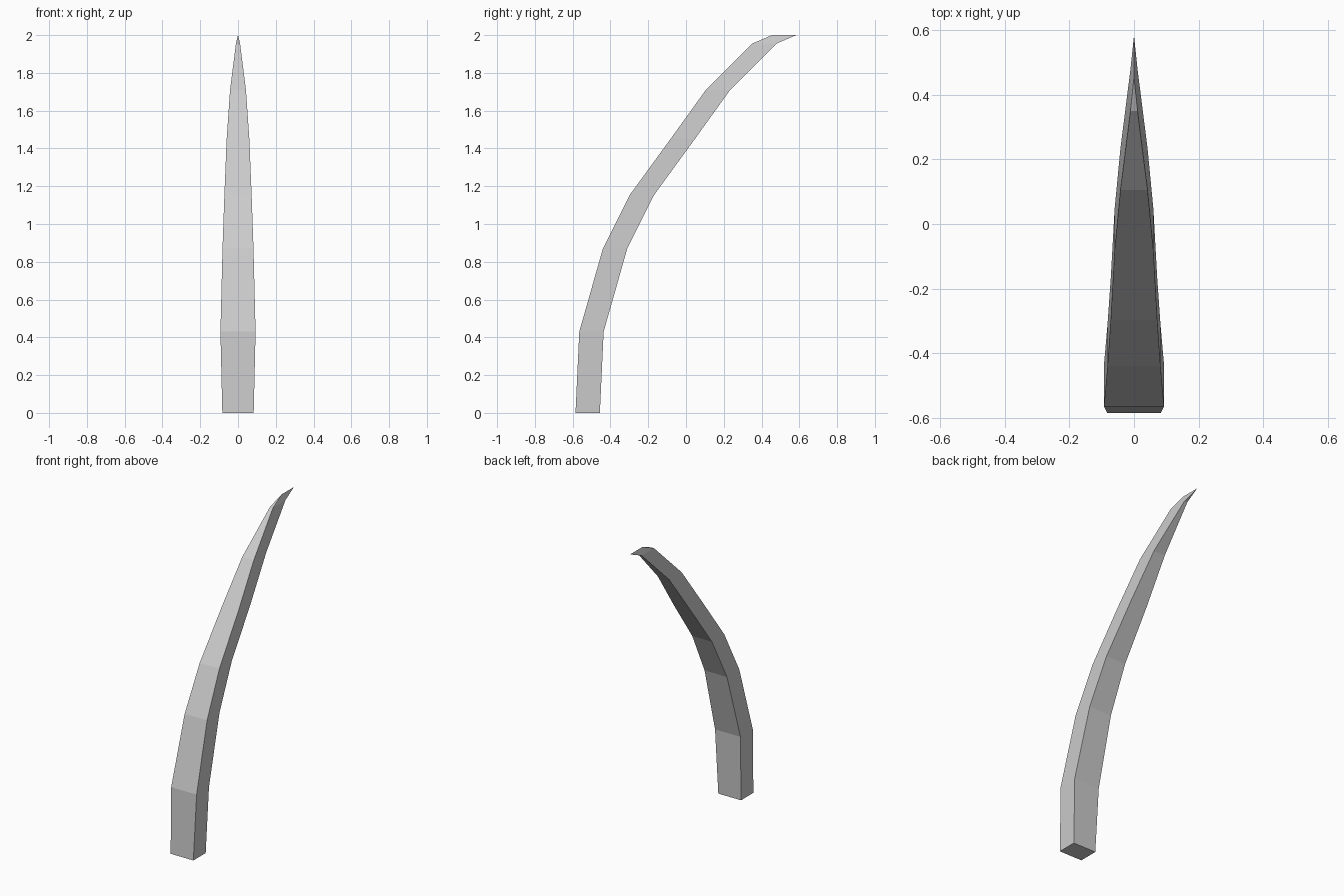
import bpy, bmesh

if "Cube" in bpy.data.objects:
    bpy.data.objects.remove(bpy.data.objects["Cube"])

# Path stations: rear-edge y, height z, half width
STATIONS = [
    (-0.585, 0.0, 0.083),
    (-0.565, 0.43, 0.093),
    (-0.44, 0.87, 0.082),
    (-0.297, 1.155, 0.072),
    (-0.082, 1.45, 0.060),
    (0.105, 1.71, 0.042),
    (0.35, 1.955, 0.011),
    (0.455, 2.0, 0.0),
]
DEPTH = 0.129

bm = bmesh.new()

# Rectangular rings swept along the curve, narrowing to a tip edge
rings = [[bm.verts.new(p) for p in ((-w, y, z), (w, y, z), (w, y + DEPTH, z), (-w, y + DEPTH, z))]
         for y, z, w in STATIONS]
for a, b in zip(rings, rings[1:]):
    for i in range(4):
        j = (i + 1) % 4
        bm.faces.new((a[i], a[j], b[j], b[i]))

# Flat base
bm.faces.new(rings[0][::-1])

# Weld the tip into a single edge
bmesh.ops.remove_doubles(bm, verts=bm.verts, dist=0.0001)
bmesh.ops.recalc_face_normals(bm, faces=bm.faces)

mesh = bpy.data.meshes.new("curved_spike")
bm.to_mesh(mesh)
bm.free()
bpy.context.collection.objects.link(bpy.data.objects.new("curved_spike", mesh))
